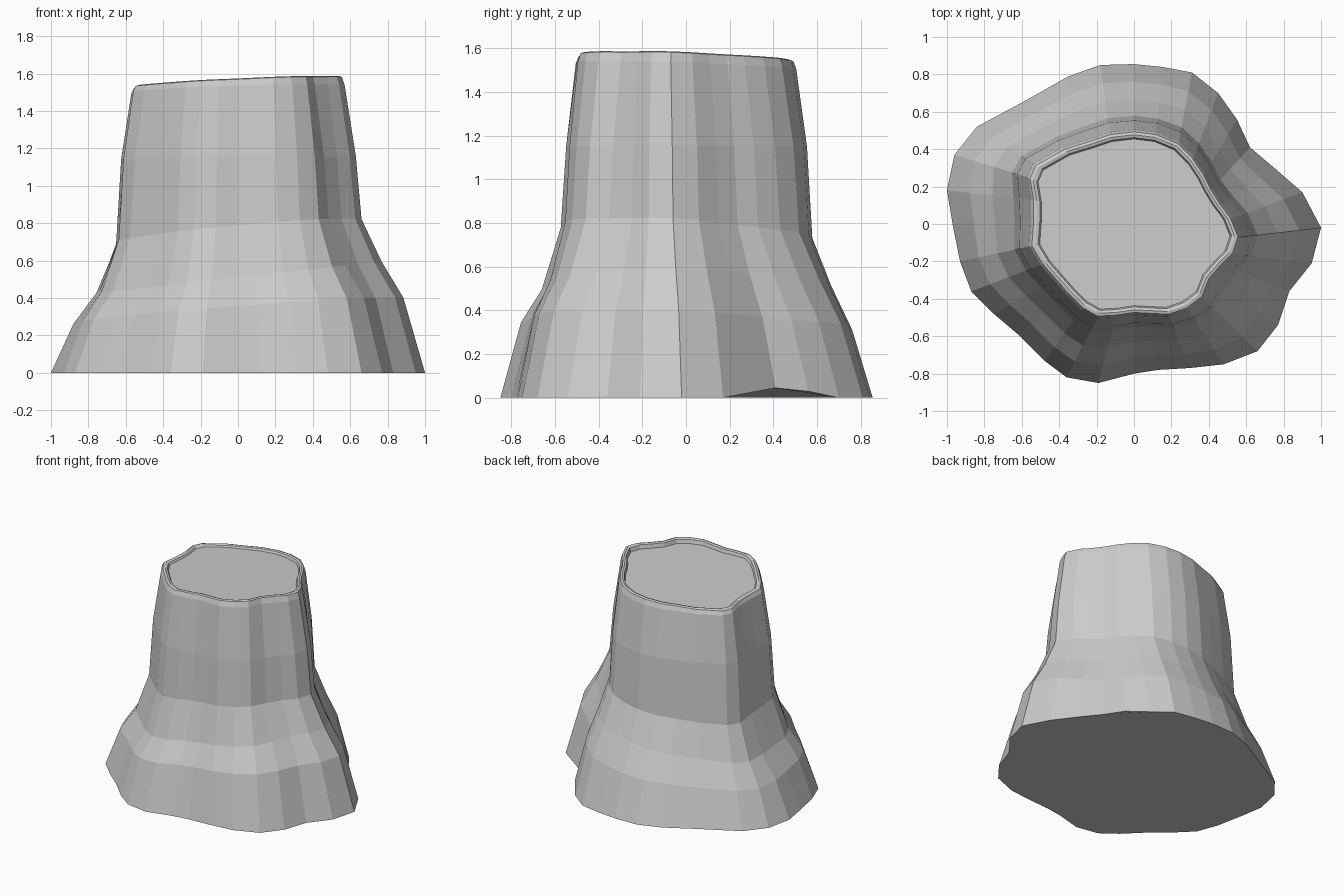
import bpy, bmesh
from mathutils import Vector

# Outlines, counterclockwise from the right-hand root; points correspond
BASE = [(1, -.02), (.90, .17), (.75, .30), (.62, .41), (.55, .56), (.45, .70), (.31, .81),
        (.15, .84), (0, .855), (-.18, .85), (-.35, .79), (-.58, .66), (-.84, .52),
        (-.96, .37), (-1, .18), (-.97, 0), (-.93, -.2), (-.87, -.36), (-.75, -.48),
        (-.62, -.59), (-.48, -.73), (-.36, -.82), (-.19, -.85), (0, -.80), (.13, -.78),
        (.3, -.77), (.48, -.75), (.66, -.68), (.77, -.54), (.83, -.36), (.95, -.21)]
TOP = [(.57, -.07), (.53, .03), (.47, .11), (.42, .19), (.38, .27), (.32, .36), (.24, .44),
       (.12, .49), (0, .505), (-.13, .49), (-.25, .45), (-.38, .41), (-.54, .32),
       (-.57, .25), (-.55, .13), (-.55, .02), (-.56, -.12), (-.50, -.22), (-.43, -.30),
       (-.36, -.38), (-.28, -.46), (-.20, -.505), (-.10, -.50), (0, -.485), (.09, -.49),
       (.19, -.495), (.29, -.46), (.37, -.40), (.41, -.30), (.48, -.22), (.54, -.16)]

# Rings: blend base->top, extra scale, height, tilt in x, tilt in y
RINGS = [(0, 1, 0, 0, 0),
         (.27, 1, .335, .075, -.03),
         (.54, 1, .51, .11, 0),
         (.79, 1, .76, .09, -.05),
         (.86, 1, 1.15, .01, 0),
         (1, 1, 1.52, .03, -.03),
         (1, .975, 1.555, .045, -.03),
         (1, .945, 1.56, .045, -.03),
         (1, .915, 1.555, .045, -.03),
         (1, .90, 1.535, .03, -.02)]

bm = bmesh.new()
loops = []
for t, s, z, tx, ty in RINGS:
    ring = []
    for a, b in zip(BASE, TOP):
        p = Vector(a).lerp(Vector(b), t) * s
        ring.append(bm.verts.new((p.x, p.y, z + tx * p.x + ty * p.y)))
    loops.append(ring)

# Hollow under the gap between two roots
for i, lift in ((2, .025), (3, .045), (4, .03)):
    loops[0][i].co.z += lift

# Bark and rim
n = len(BASE)
for lo, hi in zip(loops, loops[1:]):
    for i in range(n):
        j = (i + 1) % n
        bm.faces.new((lo[i], lo[j], hi[j], hi[i]))

# Underside and cut face
bm.faces.new(loops[0][::-1])
bm.faces.new(loops[-1])

mesh = bpy.data.meshes.new("tree_stump")
bm.to_mesh(mesh)
bm.free()
stump = bpy.data.objects.new("tree_stump", mesh)
bpy.context.collection.objects.link(stump)
